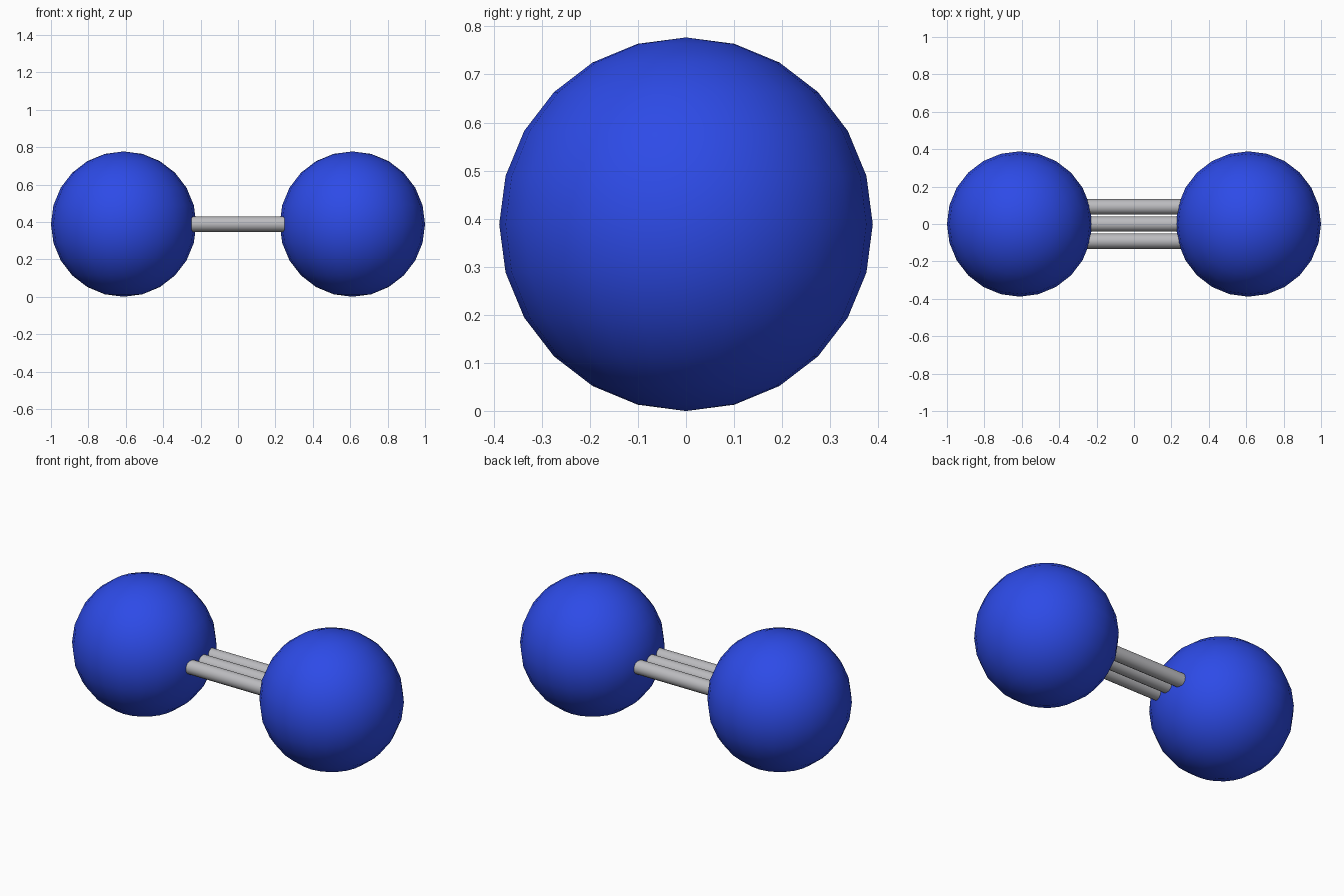
import bpy
import math

cube = bpy.data.objects.get("Cube")
if cube:
    bpy.data.objects.remove(cube, do_unlink=True)

RADIUS = 0.3885
CENTRE_X = 1 - RADIUS
ROD_RADIUS = 0.041
ROD_LENGTH = 0.495
ROD_SPACING = 0.0915


def make_material(name, colour):
    mat = bpy.data.materials.new(name)
    mat.use_nodes = True
    mat.diffuse_color = colour
    mat.node_tree.nodes["Principled BSDF"].inputs["Base Color"].default_value = colour
    return mat


def finish(name, mat, angle):
    obj = bpy.context.object
    obj.name = obj.data.name = name
    obj.data.materials.append(mat)
    bpy.ops.object.shade_smooth_by_angle(angle=math.radians(angle))


blue = make_material("blue", (0.03, 0.08, 0.92, 1))
grey = make_material("grey", (0.5, 0.5, 0.52, 1))

# Two balls, one at each end
for side, x in (("left", CENTRE_X), ("right", -CENTRE_X)):
    bpy.ops.mesh.primitive_uv_sphere_add(
        segments=24, ring_count=12, radius=RADIUS, location=(x, 0, RADIUS))
    finish(side + "_ball", blue, 40)

# Three parallel rods joining the balls
for place, row in (("front", -1), ("middle", 0), ("back", 1)):
    bpy.ops.mesh.primitive_cylinder_add(
        vertices=16, radius=ROD_RADIUS, depth=ROD_LENGTH,
        location=(0, row * ROD_SPACING, RADIUS), rotation=(0, math.pi / 2, 0))
    finish(place + "_rod", grey, 40)
